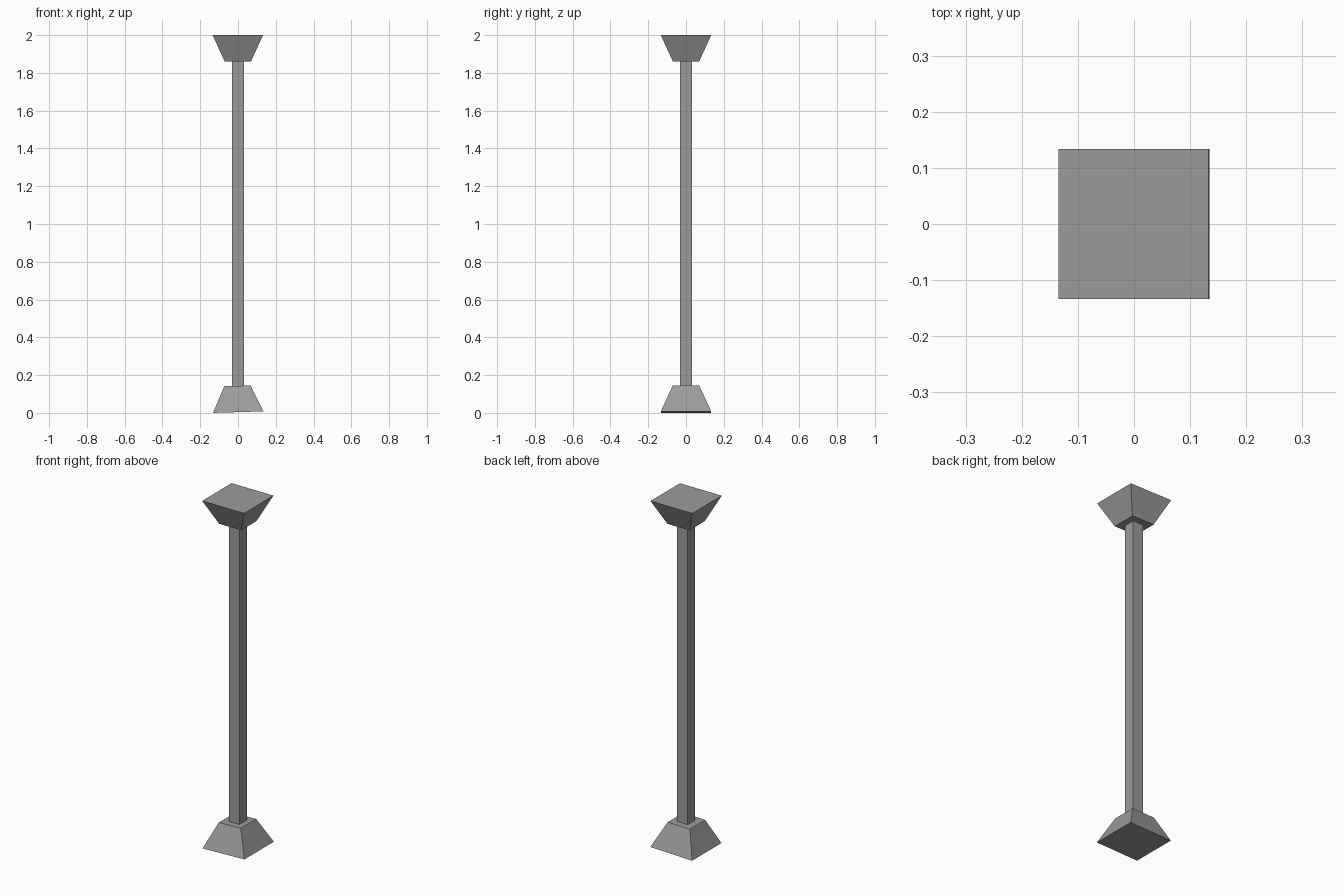
import bpy
import bmesh
from math import radians, sqrt
from mathutils import Matrix

if "Cube" in bpy.data.objects:
    bpy.data.objects.remove(bpy.data.objects["Cube"])

# Dark grey shared by all parts
grey = bpy.data.materials.new("dark_grey")
grey.diffuse_color = (0.33, 0.33, 0.33, 1)
grey.use_nodes = True
grey.node_tree.nodes["Principled BSDF"].inputs["Base Color"].default_value = grey.diffuse_color


def square_frustum(name, half_bottom, half_top, height, z, tilt=0.0, x=0.0):
    """Four-sided frustum centred at height z, optionally tilted about y."""
    bm = bmesh.new()
    bmesh.ops.create_cone(
        bm, cap_ends=True, segments=4, depth=height,
        radius1=half_bottom * sqrt(2), radius2=half_top * sqrt(2),
        matrix=Matrix.Rotation(radians(45), 4, 'Z'))
    mesh = bpy.data.meshes.new(name)
    bm.to_mesh(mesh)
    bm.free()
    mesh.materials.append(grey)
    obj = bpy.data.objects.new(name, mesh)
    obj.location = (x, 0, z)
    obj.rotation_euler.y = tilt
    bpy.context.collection.objects.link(obj)
    return obj


WIDE, NARROW, HEIGHT = 0.1335, 0.07, 0.139

# Flared foot, leaning very slightly so its +x edge is raised
square_frustum("base", WIDE, NARROW, HEIGHT, 0.0735, radians(-1.7), x=-0.001)

# Straight square shaft, ends sunk into the foot and the capital
square_frustum("shaft", 0.033, 0.033, 1.76, 1.0)

# Capital: the foot shape turned upside down
square_frustum("capital", NARROW, WIDE, HEIGHT, 2 - HEIGHT / 2, x=-0.001)
